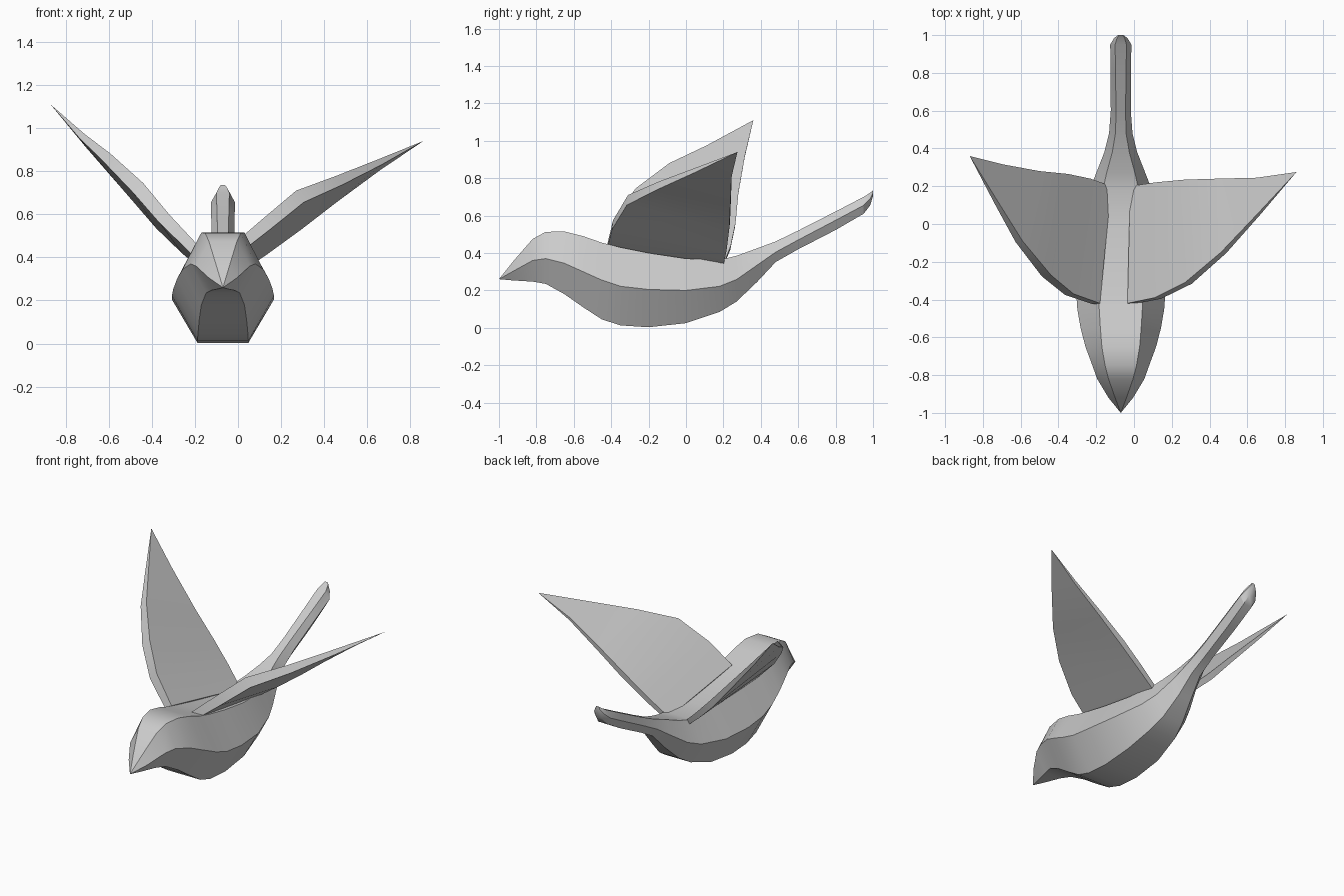
import bpy
import math
from mathutils import Vector

cube = bpy.data.objects.get("Cube")
if cube:
    bpy.data.objects.remove(cube, do_unlink=True)

grey = bpy.data.materials.new("plain grey")
grey.use_nodes = True
grey.diffuse_color = (0.6, 0.6, 0.6, 1)
grey.node_tree.nodes["Principled BSDF"].inputs["Base Color"].default_value = (0.6, 0.6, 0.6, 1)

CENTRE = -0.07


def loft(name, rings):
    """Skin equal rings of points, cap both ends and shade smooth between creases."""
    n = len(rings[0])
    verts = [p for ring in rings for p in ring]
    faces = []
    for r in range(len(rings) - 1):
        for i in range(n):
            j = (i + 1) % n
            faces.append((r * n + i, r * n + j, (r + 1) * n + j, (r + 1) * n + i))
    faces.append(tuple(reversed(range(n))))
    faces.append(tuple(range(len(verts) - n, len(verts))))
    mesh = bpy.data.meshes.new(name)
    mesh.from_pydata(verts, [], faces)
    mesh.materials.append(grey)
    obj = bpy.data.objects.new(name, mesh)
    bpy.context.collection.objects.link(obj)
    bpy.ops.object.select_all(action='DESELECT')
    obj.select_set(True)
    bpy.context.view_layer.objects.active = obj
    # weld collapsed tips and turn the normals outward
    bpy.ops.object.mode_set(mode='EDIT')
    bpy.ops.mesh.select_all(action='SELECT')
    bpy.ops.mesh.remove_doubles(threshold=0.0005)
    bpy.ops.mesh.normals_make_consistent(inside=False)
    bpy.ops.object.mode_set(mode='OBJECT')
    bpy.ops.object.shade_smooth_by_angle(angle=math.radians(28))
    return obj


# Body and tail: y, then (half width, height) of top, side crease and belly
body_sections = [
    (-1.00, (0, .26), (0, .26), (0, .26)),
    (-0.92, (.03, .36), (.065, .305), (.025, .253)),
    (-0.82, (.065, .475), (.125, .36), (.055, .247)),
    (-0.75, (.083, .513), (.15, .37), (.078, .235)),
    (-0.65, (.1, .515), (.187, .345), (.1, .18)),
    (-0.55, (.108, .49), (.213, .30), (.11, .11)),
    (-0.45, (.114, .455), (.23, .255), (.116, .045)),
    (-0.35, (.116, .43), (.237, .222), (.118, .013)),
    (-0.20, (.116, .40), (.237, .205), (.118, .003)),
    (0.00, (.112, .37), (.215, .2), (.112, .025)),
    (0.18, (.095, .363), (.165, .222), (.09, .085)),
    (0.27, (.075, .385), (.13, .258), (.07, .14)),
    (0.38, (.045, .425), (.087, .335), (.045, .245)),
    (0.48, (.028, .462), (.062, .405), (.03, .352)),
    (0.60, (.025, .52), (.053, .47), (.026, .42)),
    (0.80, (.028, .622), (.054, .575), (.028, .523)),
    (0.95, (.03, .70), (.056, .655), (.03, .61)),
    (0.985, (.02, .722), (.035, .69), (.02, .655)),
    (1.00, (.01, .735), (.014, .72), (.01, .705)),
]
rings = []
for y, top, side, belly in body_sections:
    right = [(CENTRE - w, y, z) for w, z in (top, side, belly)]
    left = [(CENTRE + w, y, z) for w, z in (belly, side, top)]
    rings.append(right + left)
loft("body_and_tail", rings)


def wing(name, lead, trail, down, depths):
    """Loft a thin wing from its upper leading and trailing edges."""
    down = Vector(down).normalized()
    sections = []
    for a, b, d in zip(lead, trail, depths):
        a, b = Vector(a), Vector(b)
        sections.append([a, b, b + down * d * 0.6, a + down * d])
    loft(name, sections)


depths = (.05, .06, .065, .05, .03, 0)

wing("right_wing",
     [(-.18, -.42, .45), (-.32, -.37, .60), (-.44, -.27, .745),
      (-.59, -.09, .88), (-.715, .11, .975), (-.87, .36, 1.11)],
     [(-.12, .20, .34), (-.23, .24, .44), (-.35, .265, .56),
      (-.50, .28, .72), (-.69, .315, .92), (-.87, .36, 1.11)],
     (-.75, -.1, -.66), depths)

wing("left_wing",
     [(-.035, -.42, .45), (.11, -.39, .575), (.27, -.31, .71),
      (.46, -.15, .78), (.65, .05, .855), (.86, .275, .94)],
     [(-.02, .20, .345), (.11, .22, .44), (.27, .235, .56),
      (.44, .24, .68), (.65, .245, .82), (.86, .275, .94)],
     (.55, -.1, -.83), depths)
